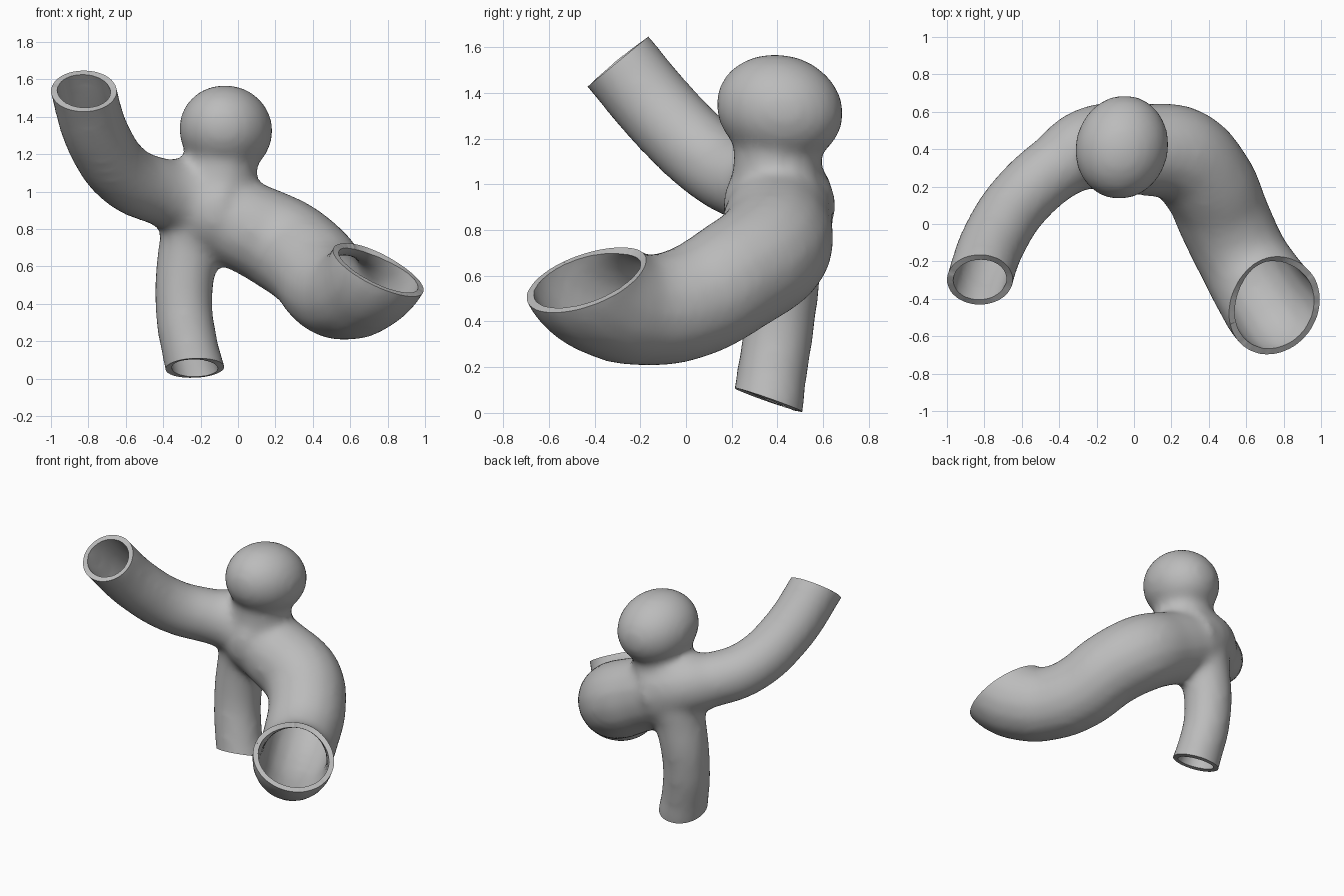
import bpy, bmesh
from mathutils import Vector

cube = bpy.data.objects.get("Cube")
if cube:
    bpy.data.objects.remove(cube, do_unlink=True)

grey = bpy.data.materials.new("neutral grey")
grey.use_nodes = True
grey.diffuse_color = (0.5, 0.5, 0.5, 1)
grey.node_tree.nodes["Principled BSDF"].inputs["Base Color"].default_value = grey.diffuse_color


def tube(name, points):
    """Round tube through (x, y, z, radius) points."""
    curve = bpy.data.curves.new(name, "CURVE")
    curve.dimensions = "3D"
    curve.bevel_depth = 1
    curve.bevel_resolution = 6
    curve.use_fill_caps = True
    spline = curve.splines.new("BEZIER")
    spline.bezier_points.add(len(points) - 1)
    for bp, (x, y, z, r) in zip(spline.bezier_points, points):
        bp.co = (x, y, z)
        bp.radius = r + 0.006
        bp.handle_left_type = bp.handle_right_type = "AUTO"
    obj = bpy.data.objects.new(name, curve)
    bpy.context.collection.objects.link(obj)
    return obj


# Branches, each running a little past its open end
parts = [
    tube("upper_branch", [(-0.1, 0.41, 0.9, 0.25), (-0.25, 0.4, 0.96, 0.215),
                          (-0.42, 0.3, 1.0, 0.175), (-0.6, 0.14, 1.08, 0.172),
                          (-0.74, -0.07, 1.27, 0.172), (-0.825, -0.3, 1.54, 0.172),
                          (-0.85, -0.4, 1.66, 0.172)]),
    tube("lower_branch", [(-0.2, 0.42, 0.92, 0.2), (-0.26, 0.43, 0.7, 0.16),
                          (-0.29, 0.41, 0.4, 0.15), (-0.25, 0.37, 0.13, 0.15),
                          (-0.23, 0.36, 0.05, 0.155), (-0.2, 0.33, -0.1, 0.155)]),
    tube("wide_branch", [(-0.2, 0.42, 0.92, 0.22), (0.03, 0.4, 0.82, 0.24),
                         (0.25, 0.37, 0.71, 0.255), (0.395, 0.22, 0.6, 0.25),
                         (0.485, 0.02, 0.485, 0.245), (0.58, -0.18, 0.45, 0.24),
                         (0.67, -0.33, 0.49, 0.253), (0.75, -0.44, 0.58, 0.268),
                         (0.82, -0.49, 0.73, 0.268)]),
    tube("neck", [(-0.11, 0.4, 0.9, 0.2), (-0.08, 0.4, 1.3, 0.18)]),
]

# Rounded bulb on top, leaning slightly
bpy.ops.mesh.primitive_uv_sphere_add(segments=32, ring_count=20, radius=1,
                                     location=(-0.065, 0.41, 1.33),
                                     rotation=(-0.25, 0, -0.25))
bulb = bpy.context.object
bulb.scale = (0.25, 0.285, 0.238)

# Fuse everything into one blended skin
bpy.ops.object.select_all(action="DESELECT")
for obj in parts:
    obj.select_set(True)
bpy.context.view_layer.objects.active = parts[0]
bpy.ops.object.convert(target="MESH")
bulb.select_set(True)
bpy.context.view_layer.objects.active = bulb
bpy.ops.object.join()
body = bpy.context.object
body.name = body.data.name = "branching_vessel"
bpy.ops.object.transform_apply(location=True, rotation=True, scale=True)

remesh = body.modifiers.new("fuse", "REMESH")
remesh.mode = "VOXEL"
remesh.voxel_size = 0.025
smooth = body.modifiers.new("blend", "SMOOTH")
smooth.factor = 0.5
smooth.iterations = 16
for name in ("fuse", "blend"):
    bpy.ops.object.modifier_apply(modifier=name)

# Slice the three ends open: centre, outward direction, reach
openings = [((-0.825, -0.3, 1.535), (0, -0.635, 0.77), 0.35),
            ((-0.235, 0.365, 0.055), (0.05, -0.33, -0.94), 0.3),
            ((0.75, -0.44, 0.58), (0.42, -0.31, 0.85), 0.42)]
bm = bmesh.new()
bm.from_mesh(body.data)
for centre, normal, reach in openings:
    centre, normal = Vector(centre), Vector(normal).normalized()

    def near():
        return [f for f in bm.faces if (f.calc_center_median() - centre).length < reach]

    faces = near()
    geom = faces + list({e for f in faces for e in f.edges}) + list({v for f in faces for v in f.verts})
    bmesh.ops.bisect_plane(bm, geom=geom, plane_co=centre, plane_no=normal, dist=0.0005)
    outside = [f for f in near() if (f.calc_center_median() - centre).dot(normal) > 0]
    bmesh.ops.delete(bm, geom=outside, context="FACES")
bm.to_mesh(body.data)
bm.free()

# Thin wall, inward from the skin
wall = body.modifiers.new("wall", "SOLIDIFY")
wall.thickness = 0.034
wall.offset = -1
bpy.ops.object.modifier_apply(modifier="wall")

body.data.materials.clear()
body.data.materials.append(grey)
for poly in body.data.polygons:
    poly.material_index = 0
bpy.ops.object.shade_smooth_by_angle(angle=0.7)
